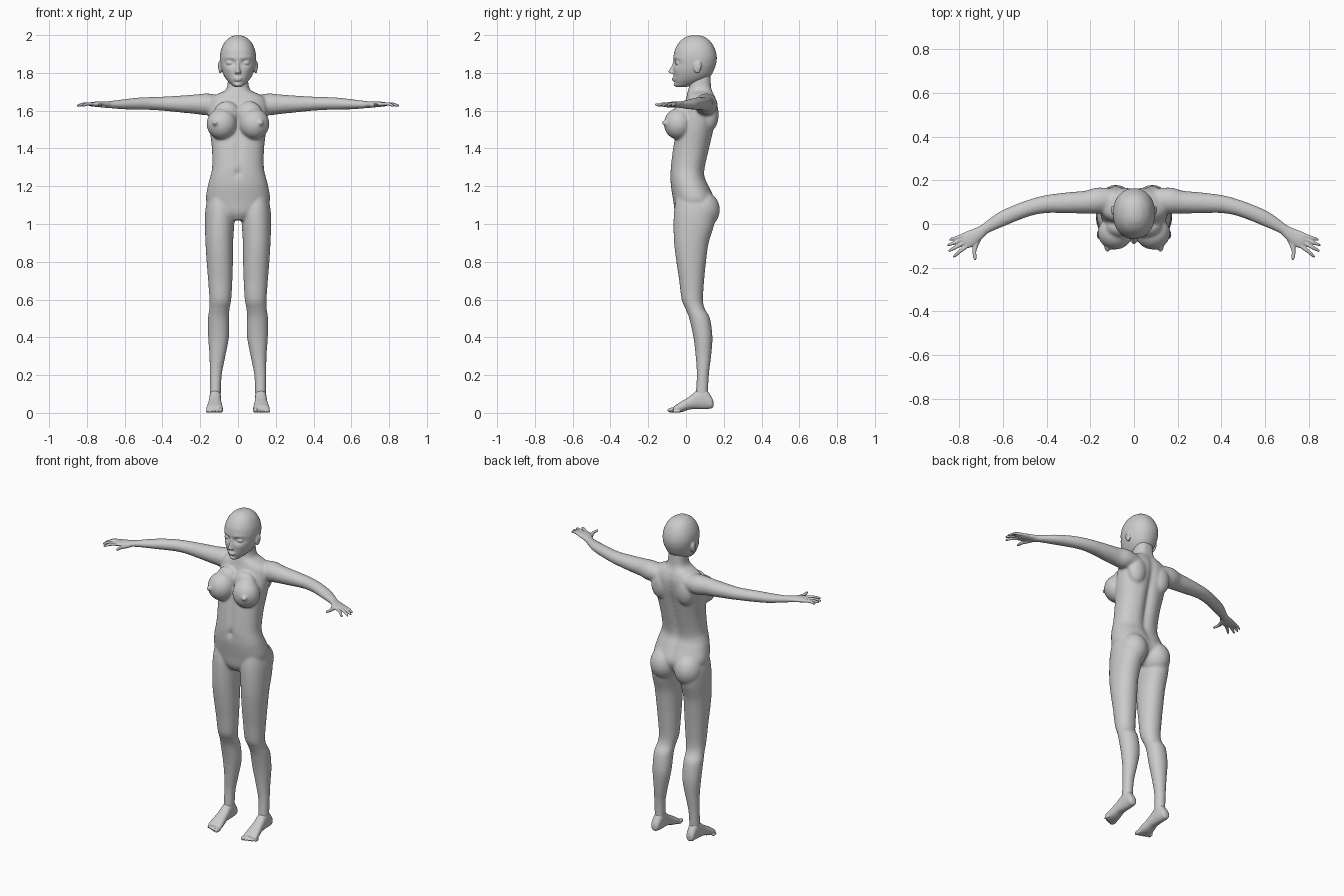
import bpy, bmesh, math
from mathutils import Vector, Matrix

Z = Vector((0, 0, 1))


def refine(rows, n=5):
    """Catmull-Rom interpolation through rows of numbers."""
    out = []
    for i in range(len(rows) - 1):
        a, b, c, d = (rows[max(i - 1, 0)], rows[i], rows[i + 1], rows[min(i + 2, len(rows) - 1)])
        for k in range(n):
            t = k / n
            out.append([0.5 * (2 * q + (r - p) * t + (2 * p - 5 * q + 4 * r - s) * t * t
                               + (3 * q - p - 3 * r + s) * t ** 3) for p, q, r, s in zip(a, b, c, d)])
    return out + [list(rows[-1])]


def loft(bm, rings, seg=40, power=2.0):
    """Skin a list of (centre, u axis, v axis) superellipse rings."""
    def sp(w):
        return math.copysign(abs(w) ** (2 / power), w)
    loops = []
    for c, u, v in rings:
        angs = [2 * math.pi * i / seg for i in range(seg)]
        loops.append([bm.verts.new(c + u * sp(math.cos(a)) + v * sp(math.sin(a))) for a in angs])
    for a, b in zip(loops, loops[1:]):
        for i in range(seg):
            j = (i + 1) % seg
            bm.faces.new((a[i], a[j], b[j], b[i]))
    bm.faces.new(loops[0][::-1])
    bm.faces.new(loops[-1])
    return [v for l in loops for v in l]


def stack(bm, rows, power=2.2, n=5):
    """Horizontal rings: (z, x0, x1, y0, y1)."""
    return loft(bm, [(Vector(((a + b) / 2, (c + d) / 2, z)), Vector(((b - a) / 2, 0, 0)),
                      Vector((0, (d - c) / 2, 0))) for z, a, b, c, d in refine(rows, n)], power=power)


def tube(bm, rows, seg=24):
    """Sideways limb: (x, y, z, horizontal radius, vertical radius)."""
    pts = refine(rows, 4)
    rings = []
    for i, (x, y, z, rh, rv) in enumerate(pts):
        p, q = pts[max(i - 1, 0)], pts[min(i + 1, len(pts) - 1)]
        t = Vector((q[0] - p[0], q[1] - p[1], 0)).normalized()
        rings.append((Vector((x, y, z)), t.cross(Z) * rh, Z * rv))
    loft(bm, rings, seg)


def ball(bm, c, r):
    bmesh.ops.create_uvsphere(bm, u_segments=28, v_segments=18, radius=1,
                              matrix=Matrix.Translation(c) @ Matrix.Diagonal((*r, 1)))


def mirror(bm):
    """Copy everything so far to the other side."""
    g = bmesh.ops.duplicate(bm, geom=bm.verts[:] + bm.edges[:] + bm.faces[:])["geom"]
    for v in g:
        if isinstance(v, bmesh.types.BMVert):
            v.co.x = -v.co.x


def finish(bm, name, voxel, smooth):
    """Fuse the overlapping volumes into one smooth skin."""
    bmesh.ops.recalc_face_normals(bm, faces=bm.faces)
    me = bpy.data.meshes.new(name)
    bm.to_mesh(me)
    bm.free()
    ob = bpy.data.objects.new(name, me)
    bpy.context.collection.objects.link(ob)
    m = ob.modifiers.new("fuse", 'REMESH')
    m.mode, m.voxel_size, m.use_smooth_shade = 'VOXEL', voxel, True
    s = ob.modifiers.new("soften", 'SMOOTH')
    s.factor, s.iterations = 0.5, smooth
    return ob


def bump(x, z, cx, cz, wx, wz):
    return math.exp(-((x - cx) / wx) ** 2 - ((z - cz) / wz) ** 2)


# Body: legs
bm = bmesh.new()
stack(bm, [(1.14, .04, .158, -.05, .12), (1.08, .018, .172, -.062, .155), (1.0, .02, .175, -.066, .15),
           (.9, .026, .172, -.063, .12), (.8, .027, .166, -.051, .106), (.7, .03, .158, -.036, .096),
           (.6, .036, .151, -.023, .09), (.55, .045, .152, -.002, .1), (.5, .047, .159, .017, .127),
           (.4, .048, .158, .039, .14), (.3, .067, .151, .051, .133), (.2, .086, .15, .057, .121),
           (.1, .091, .149, .05, .118), (.06, .092, .149, .04, .125)], 2.1)
# Body: buttocks, chest, arms
ball(bm, (.083, .085, 1.075), (.084, .094, .1))
ball(bm, (.086, -.04, 1.53), (.08, .077, .083))
ball(bm, (.06, -.015, 1.58), (.07, .05, .07))
ball(bm, (.122, -.11, 1.535), (.014, .019, .014))
tube(bm, [(.08, .11, 1.632, .05, .045), (.16, .107, 1.633, .06, .058), (.22, .1, 1.634, .052, .052),
          (.3, .097, 1.635, .048, .045), (.4, .091, 1.637, .041, .037), (.47, .076, 1.638, .037, .034),
          (.53, .055, 1.637, .036, .032), (.6, .025, 1.634, .035, .027), (.67, -.015, 1.632, .026, .02),
          (.71, -.042, 1.632, .024, .017)], 32)
# Shoulder blades
ball(bm, (.085, .125, 1.58), (.06, .048, .09))
mirror(bm)
# Body: torso and neck
torso = stack(bm, [(z, -w, w, a, b) for z, w, a, b in (
    (1.02, .05, -.035, .08), (1.06, .12, -.058, .13), (1.12, .168, -.067, .155), (1.2, .16, -.08, .123),
    (1.25, .147, -.083, .102), (1.3, .137, -.082, .104), (1.4, .138, -.07, .127), (1.5, .15, -.052, .15),
    (1.57, .156, -.034, .165), (1.63, .155, -.012, .168), (1.665, .145, .0, .16), (1.688, .11, .006, .15),
    (1.705, .072, .01, .142), (1.73, .057, .016, .136), (1.78, .053, .02, .132), (1.83, .05, .025, .13))], 2.3)
for v in torso:
    x, y, z = v.co
    if y > .05:     # spine groove
        v.co.y -= .022 * bump(x, z, 0, 1.42, .025, .24)
    else:           # midline and navel
        v.co.y += .008 * bump(x, z, 0, 1.4, .015, .12) + .012 * bump(x, z, 0, 1.27, .012, .02)
finish(bm, "body", .007, 7)

# Head: skull with eye sockets, brow and cheeks
bm = bmesh.new()
ball(bm, (.04, -.041, 1.853), (.023, .016, .013))
ball(bm, (.094, .06, 1.83), (.01, .02, .033))
ball(bm, (.098, .068, 1.838), (.008, .014, .024))
ball(bm, (.01, -.077, 1.801), (.008, .009, .006))
mirror(bm)
skull = stack(bm, [(z, -w, w, a, b) for z, w, a, b in (
    (1.999, .012, .03, .065), (1.99, .04, .0, .098), (1.965, .069, -.034, .131), (1.925, .089, -.058, .154),
    (1.885, .096, -.066, .163), (1.85, .094, -.067, .16), (1.82, .088, -.067, .15), (1.79, .077, -.066, .135),
    (1.765, .062, -.065, .11), (1.745, .044, -.062, .07), (1.73, .026, -.055, .02), (1.724, .012, -.048, -.01))], 2.15)
for v in skull:
    x, y, z = v.co
    if y < .02:
        v.co.y += (.016 * bump(abs(x), z, .04, 1.853, .026, .016) - .004 * bump(abs(x), z, .04, 1.88, .03, .01)
                   - .003 * bump(abs(x), z, .05, 1.815, .02, .02) + .005 * bump(x, z, 0, 1.75, .03, .006))
stack(bm, [(1.875, -.009, .009, -.064, -.04), (1.845, -.009, .009, -.073, -.04), (1.82, -.011, .011, -.086, -.04),
           (1.806, -.013, .013, -.094, -.04), (1.796, -.009, .009, -.08, -.04)], 2)
ball(bm, (0, -.06, 1.771), (.024, .015, .006))
ball(bm, (0, -.059, 1.761), (.02, .015, .006))
ball(bm, (0, -.052, 1.739), (.02, .014, .012))
finish(bm, "head", .0045, 2)

# Hands: palm, four fingers and thumb
bm = bmesh.new()
tube(bm, [(.685, -.025, 1.632, .023, .017), (.715, -.046, 1.633, .03, .016), (.75, -.067, 1.634, .037, .014),
          (.775, -.079, 1.634, .035, .011), (.785, -.084, 1.634, .028, .007)])
for bx, by, tx, ty in ((.778, -.052, .845, -.075), (.78, -.068, .853, -.1),
                       (.775, -.084, .85, -.126), (.765, -.099, .828, -.151)):
    mx, my = (bx + tx) / 2, (by + ty) / 2
    tube(bm, [(bx - .015, by + .008, 1.634, .009, .009), (mx, my, 1.635, .0085, .0085),
              (tx - .01, ty + .006, 1.628, .0065, .007), (tx, ty, 1.625, .003, .003)], 12)
tube(bm, [(.705, -.055, 1.628, .013, .012), (.722, -.09, 1.628, .013, .012), (.73, -.125, 1.63, .009, .009),
          (.727, -.155, 1.632, .008, .007), (.726, -.165, 1.632, .003, .003)], 12)
mirror(bm)
finish(bm, "hands", .0035, 1)

# Feet: lofted from heel to ball, with five toes
bm = bmesh.new()
rows = refine([(.145, .11, .134, .035, .06), (.135, .098, .146, .024, .085), (.1, .091, .15, .02, .13),
               (.06, .09, .152, .02, .12), (.02, .088, .156, .018, .088), (-.02, .083, .163, .005, .063),
               (-.052, .08, .167, .002, .043), (-.066, .086, .16, .006, .032)])
loft(bm, [(Vector(((a + b) / 2, y, (c + d) / 2)), Vector(((b - a) / 2, 0, 0)), Vector((0, 0, (d - c) / 2)))
          for y, a, b, c, d in rows], power=2.3)
for i in range(5):
    r = .0135 if i == 0 else .0095 - .0005 * i
    ball(bm, (.092 + .017 * i + (.002 if i else 0), -.07 + .0055 * i, r + .001), (r, .029 - .002 * i, r * 1.05))
mirror(bm)
finish(bm, "feet", .004, 1)
